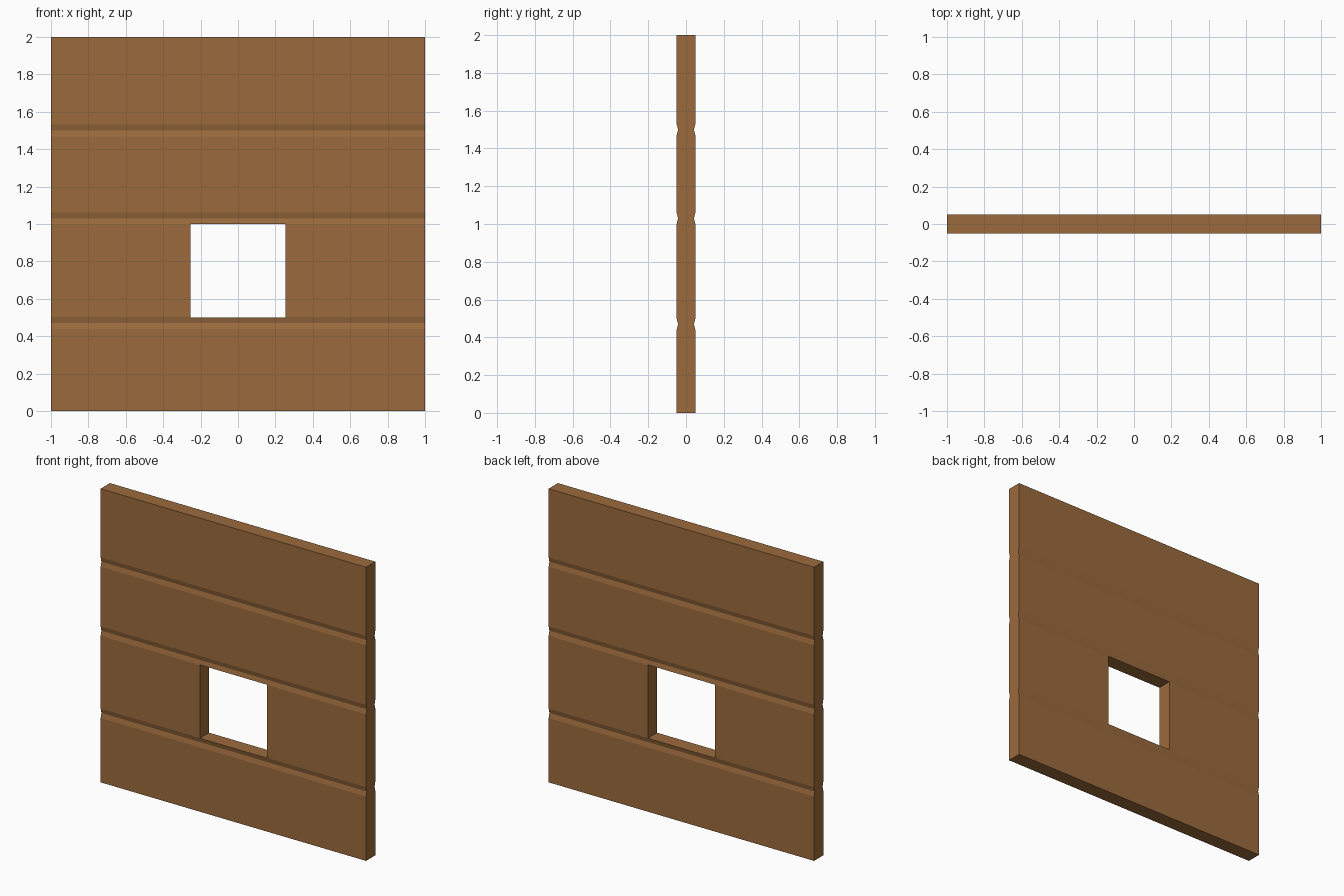
import bpy, bmesh

if "Cube" in bpy.data.objects:
    bpy.data.objects.remove(bpy.data.objects["Cube"])

WIDTH, HEIGHT, HALF_T = 2.0, 2.0, 0.05
GROOVES = [0.47, 1.03, 1.50]          # centre heights of the V grooves
GROOVE_HALF, GROOVE_DEPTH = 0.032, 0.008

wood = bpy.data.materials.new("brown wood")
wood.diffuse_color = (0.33, 0.147, 0.047, 1.0)
wood.use_nodes = True
wood.node_tree.nodes["Principled BSDF"].inputs["Base Color"].default_value = wood.diffuse_color


def make_object(name, bm):
    bmesh.ops.recalc_face_normals(bm, faces=bm.faces[:])
    mesh = bpy.data.meshes.new(name)
    bm.to_mesh(mesh)
    bm.free()
    mesh.materials.append(wood)
    obj = bpy.data.objects.new(name, mesh)
    bpy.context.collection.objects.link(obj)
    return obj


# Wall panel: grooved side profile, mirrored front to back, extruded along x
front = [(-HALF_T, 0.0)]
for z in GROOVES:
    front += [(-HALF_T, z - GROOVE_HALF), (-HALF_T + GROOVE_DEPTH, z),
              (-HALF_T, z + GROOVE_HALF)]
front.append((-HALF_T, HEIGHT))
profile = front + [(-y, z) for y, z in reversed(front)]

bm = bmesh.new()
face = bm.faces.new([bm.verts.new((-WIDTH / 2, y, z)) for y, z in profile])
ext = bmesh.ops.extrude_face_region(bm, geom=[face])
moved = [g for g in ext["geom"] if isinstance(g, bmesh.types.BMVert)]
bmesh.ops.translate(bm, verts=moved, vec=(WIDTH, 0, 0))
wall = make_object("wall_panel", bm)

# Window opening cut through the panel
bm = bmesh.new()
bmesh.ops.create_cube(bm, size=1.0)
bmesh.ops.scale(bm, verts=bm.verts[:], vec=(0.506, 0.4, 0.5))
bmesh.ops.translate(bm, verts=bm.verts[:], vec=(0, 0, 0.75))
cutter = make_object("window_cutter", bm)
cutter.hide_render = True

cut = wall.modifiers.new("window opening", "BOOLEAN")
cut.operation = "DIFFERENCE"
cut.solver = "EXACT"
cut.object = cutter
bpy.context.view_layer.objects.active = wall
wall.select_set(True)
bpy.ops.object.modifier_apply(modifier=cut.name)
bpy.data.objects.remove(cutter)
